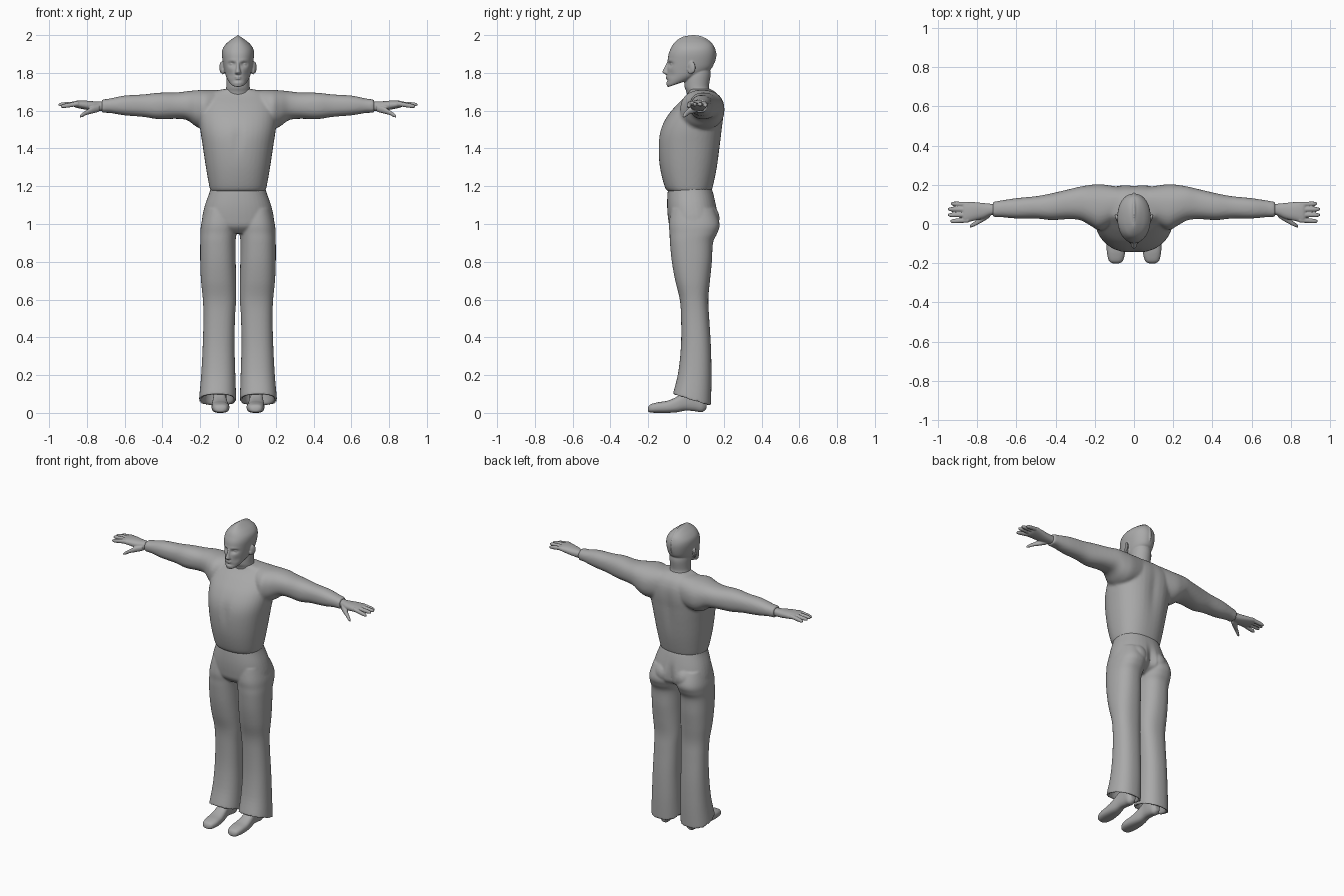
import bpy, bmesh, math
from mathutils import Matrix

grey = bpy.data.materials.new("soft_grey")
grey.diffuse_color = (0.4, 0.4, 0.4, 1)
AXES = {'x': (0, 1, 2), 'y': (1, 0, 2), 'z': (2, 0, 1)}


def spline(rows, sub):
    """Catmull-Rom interpolation of section rows."""
    out, n = [], len(rows)
    for i in range(n - 1):
        a, b, c, d = rows[max(i - 1, 0)], rows[i], rows[i + 1], rows[min(i + 2, n - 1)]
        for k in range(sub):
            t = k / sub
            out.append([0.5 * (2 * q + (r - p) * t + (2 * p - 5 * q + 4 * r - s) * t * t
                               + (3 * q - p - 3 * r + s) * t ** 3)
                        for p, q, r, s in zip(a, b, c, d)])
    return out + [list(rows[-1])]


def loft(bm, axis, rows, side=1, seg=40, sub=5, power=2.3):
    """Closed skin through sections (position, a0, a1, b0, b1, tilt along b)."""
    m, a, b = AXES[axis]
    rings = []
    for p, a0, a1, b0, b1, tilt in spline([tuple(r) + (0,) * (6 - len(r)) for r in rows], sub):
        ring = []
        for i in range(seg):
            t = 2 * math.pi * i / seg
            c, s = math.cos(t), math.sin(t)
            u = math.copysign(abs(c) ** (2 / power), c) * (a1 - a0) / 2
            v = math.copysign(abs(s) ** (2 / power), s) * (b1 - b0) / 2
            co = [0, 0, 0]
            co[m], co[a], co[b] = p + tilt * v, (a0 + a1) / 2 + u, (b0 + b1) / 2 + v
            co[0] *= side
            ring.append(bm.verts.new(co))
        rings.append(ring)
    faces = [bm.faces.new(rings[0]), bm.faces.new(rings[-1])]
    for r, q in zip(rings, rings[1:]):
        for i in range(seg):
            j = (i + 1) % seg
            faces.append(bm.faces.new((r[i], r[j], q[j], q[i])))
    bmesh.ops.recalc_face_normals(bm, faces=faces)


def ball(bm, centre, radii, rot=0):
    mat = Matrix.Translation(centre) @ Matrix.Rotation(rot, 4, 'Z') @ Matrix.Diagonal((*radii, 1))
    bmesh.ops.create_uvsphere(bm, u_segments=24, v_segments=16, radius=1, matrix=mat)


def dent(bm, x, z, rx, rz, dy, front=True):
    """Soft push along y around (x, z) on the front or the back."""
    for v in bm.verts:
        if (v.co.y < 0.02) == front:
            v.co.y += dy * math.exp(-((v.co.x - x) / rx) ** 2 - ((v.co.z - z) / rz) ** 2)


def finish(bm, name, voxel, smooth):
    me = bpy.data.meshes.new(name)
    bm.to_mesh(me)
    bm.free()
    me.materials.append(grey)
    ob = bpy.data.objects.new(name, me)
    bpy.context.collection.objects.link(ob)
    r = ob.modifiers.new("fuse", 'REMESH')
    r.mode, r.voxel_size, r.use_smooth_shade = 'VOXEL', voxel, True
    s = ob.modifiers.new("soften", 'SMOOTH')
    s.factor, s.iterations = 0.5, smooth


def sym(rows):
    return [(r[0], -r[1], r[1], *r[2:]) for r in rows]


# Shirt: torso with both sleeves
bm = bmesh.new()
loft(bm, 'z', sym([(1.17, .14, -.085, .13), (1.19, .15, -.11, .14), (1.3, .17, -.138, .165),
                   (1.42, .188, -.147, .185), (1.5, .2, -.135, .195), (1.57, .205, -.1, .202),
                   (1.63, .2, -.05, .198), (1.675, .18, -.005, .18), (1.7, .14, .015, .155),
                   (1.715, .07, .015, .13)]))
dent(bm, 0, 1.45, .025, .07, .008)
dent(bm, 0, 1.5, .04, .15, -.012, False)
for s in (1, -1):
    loft(bm, 'x', [(.08, .02, .19, 1.52, 1.71), (.17, -.03, .203, 1.5, 1.71),
                   (.22, -.01, .2, 1.515, 1.708), (.27, .018, .192, 1.55, 1.703),
                   (.33, .025, .178, 1.557, 1.696), (.42, .02, .157, 1.555, 1.695),
                   (.5, .028, .142, 1.567, 1.686), (.6, .028, .132, 1.575, 1.68),
                   (.68, .035, .12, 1.588, 1.664), (.72, .034, .113, 1.587, 1.66)], s)
finish(bm, "shirt", .008, 6)

# Trousers: hips and two flared legs with hollow hems
bm = bmesh.new()
loft(bm, 'z', sym([(1.2, .143, -.09, .13), (1.17, .15, -.097, .142), (1.1, .175, -.1, .16),
                   (1.03, .19, -.095, .172), (.985, .185, -.085, .16), (.95, .12, -.05, .1)]))
for s in (1, -1):
    loft(bm, 'z', [(1.08, .01, .175, -.08, .15), (1.0, .004, .195, -.09, .178),
                   (.95, .008, .199, -.087, .165), (.9, .013, .2, -.085, .143),
                   (.8, .012, .2, -.075, .137), (.7, .01, .196, -.057, .127),
                   (.6, .01, .186, -.033, .118), (.5, .016, .183, -.026, .123),
                   (.35, .018, .187, -.027, .132), (.2, .014, .195, -.042, .135, -.12),
                   (.075, .01, .206, -.068, .132, -.3), (.07, .012, .204, -.066, .13, -.3),
                   (.075, .026, .19, -.052, .116, -.3), (.13, .03, .18, -.04, .112, -.2),
                   (.17, .04, .17, -.02, .1)], s)
    # Buttock
    ball(bm, (s * .075, .085, 1.03), (.075, .093, .085))
dent(bm, 0, 1.02, .018, .07, -.022, False)
finish(bm, "trousers", .006, 5)

# Shoes
for s, side in ((1, "left"), (-1, "right")):
    bm = bmesh.new()
    loft(bm, 'y', [(-.202, .08, .105, .008, .026), (-.19, .058, .127, .002, .044),
                   (-.15, .046, .138, 0, .056), (-.1, .048, .14, 0, .064),
                   (-.05, .055, .137, .003, .085), (0, .062, .132, .012, .12),
                   (.05, .06, .13, .008, .14), (.085, .064, .128, .004, .13),
                   (.108, .078, .114, .02, .1)], s, power=2.6)
    finish(bm, side + "_shoe", .005, 3)

# Hands
for s, side in ((1, "left"), (-1, "right")):
    bm = bmesh.new()
    loft(bm, 'x', [(.69, .048, .1, 1.597, 1.65), (.73, .045, .103, 1.598, 1.648),
                   (.77, .028, .107, 1.6, 1.65), (.82, .016, .112, 1.608, 1.654),
                   (.86, .008, .114, 1.617, 1.652), (.875, .014, .108, 1.625, 1.645)], s)
    for y0, y1, tip, z1 in ((.02, .014, .938, 1.622), (.047, .046, .95, 1.632),
                            (.074, .076, .95, 1.632), (.1, .104, .935, 1.626)):
        # Finger
        loft(bm, 'x', [(x, y0 + (y1 - y0) * t - r, y0 + (y1 - y0) * t + r, z - r, z + r)
                       for t, r in ((0, .0125), (.5, .012), (.85, .0105), (1, .005))
                       for x, z in ((.845 + (tip - .845) * t, 1.637 + (z1 - 1.637) * t),)], s, 16)
    # Thumb
    loft(bm, 'x', [(.735, .035, .07, 1.595, 1.63), (.77, .012, .05, 1.585, 1.622),
                   (.8, -.004, .023, 1.578, 1.604), (.825, -.016, .005, 1.566, 1.588),
                   (.838, -.018, -.006, 1.564, 1.575)], s, 20)
    finish(bm, side + "_hand", .0035, 3)

# Head, built from skull, neck and face features
bm = bmesh.new()
loft(bm, 'z', sym([(1.75, .03, -.085, .04, .35), (1.757, .046, -.1, .07, .35),
                   (1.785, .064, -.102, .115, .22), (1.82, .074, -.1, .138, .06),
                   (1.86, .081, -.097, .15), (1.9, .085, -.092, .155), (1.93, .08, -.08, .15),
                   (1.955, .062, -.066, .137), (1.975, .038, -.045, .11),
                   (1.99, .016, -.02, .07), (1.996, .004, 0, .04)]), seg=64, power=2.15)
for s in (1, -1):
    dent(bm, s * .032, 1.846, .017, .012, .017)
    dent(bm, s * .045, 1.79, .016, .02, .006)
    dent(bm, s * .03, 1.864, .022, .006, -.005)
dent(bm, 0, 1.758, .03, .006, .006)
# Neck
loft(bm, 'z', sym([(1.66, .07, .01, .13), (1.7, .066, .002, .128), (1.73, .062, -.008, .122),
                   (1.79, .062, -.005, .13), (1.83, .055, .02, .125)]), power=2)
# Nose
loft(bm, 'z', sym([(1.79, .01, -.105, -.08), (1.797, .018, -.118, -.07), (1.805, .016, -.126, -.07),
                   (1.825, .011, -.117, -.07), (1.85, .009, -.104, -.07), (1.87, .009, -.095, -.07)]),
     seg=20, power=2)
# Lips, chin and crest of hair
ball(bm, (0, -.093, 1.779), (.022, .014, .0045))
ball(bm, (0, -.092, 1.769), (.019, .0145, .005))
ball(bm, (0, -.085, 1.745), (.026, .02, .016))
ball(bm, (0, .04, 1.895), (.022, .122, .106))
for s in (1, -1):
    # Eyeball and ear
    ball(bm, (s * .032, -.071, 1.846), (.013, .011, .008))
    ball(bm, (s * .087, .032, 1.828), (.009, .02, .032), s * -.45)
    ball(bm, (s * .08, .024, 1.812), (.01, .014, .02))
finish(bm, "head", .004, 3)
